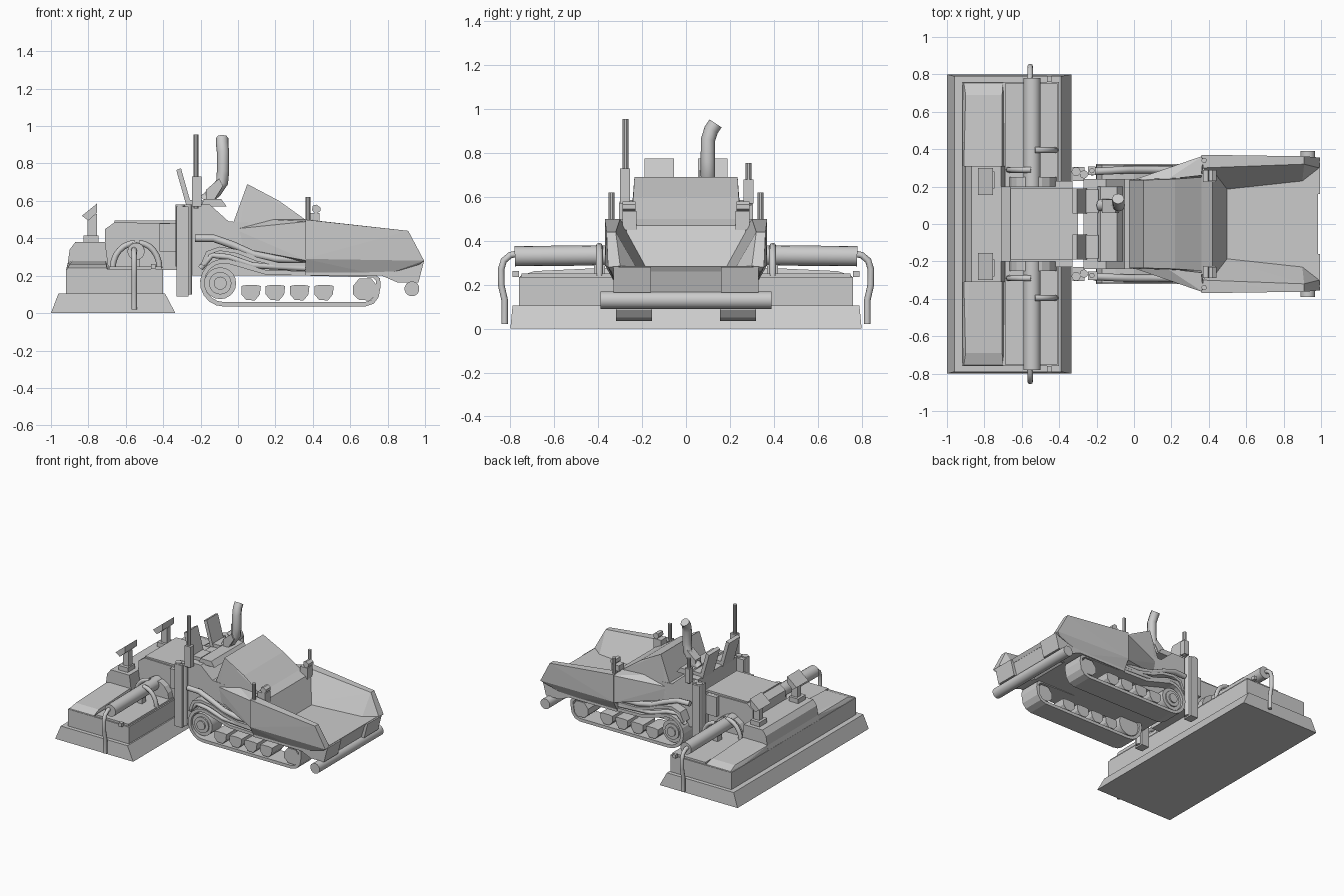
import bpy, bmesh, math
from mathutils import Vector

if "Cube" in bpy.data.objects:
    bpy.data.objects.remove(bpy.data.objects["Cube"])


def finish(name, bm, smooth=False):
    bmesh.ops.recalc_face_normals(bm, faces=bm.faces)
    me = bpy.data.meshes.new(name)
    bm.to_mesh(me)
    bm.free()
    ob = bpy.data.objects.new(name, me)
    bpy.context.collection.objects.link(ob)
    if smooth:
        bpy.ops.object.select_all(action='DESELECT')
        ob.select_set(True)
        bpy.context.view_layer.objects.active = ob
        bpy.ops.object.shade_smooth_by_angle(angle=math.radians(35))
    return ob


def hull(name, pts):
    bm = bmesh.new()
    for p in pts:
        bm.verts.new(p)
    bmesh.ops.convex_hull(bm, input=bm.verts)
    junk = [v for v in bm.verts if not v.link_faces]
    bmesh.ops.delete(bm, geom=junk, context='VERTS')
    bmesh.ops.dissolve_limit(bm, angle_limit=0.01, verts=bm.verts, edges=bm.edges)
    return finish(name, bm)


def box(name, x, y, z):
    return hull(name, [(a, b, c) for a in x for b in y for c in z])


def prism(name, prof, y0, y1):
    """Extrude an xz profile along y (may be concave)."""
    bm = bmesh.new()
    a = [bm.verts.new((x, y0, z)) for x, z in prof]
    b = [bm.verts.new((x, y1, z)) for x, z in prof]
    bm.faces.new(a)
    bm.faces.new(b[::-1])
    n = len(prof)
    for i in range(n):
        bm.faces.new((a[i], b[i], b[(i + 1) % n], a[(i + 1) % n]))
    return finish(name, bm)


def cyl(name, p, q, r, n=16):
    p, q = Vector(p), Vector(q)
    bm = bmesh.new()
    bmesh.ops.create_cone(bm, cap_ends=True, segments=n, radius1=r, radius2=r, depth=(q - p).length)
    rot = (q - p).to_track_quat('Z', 'Y')
    for v in bm.verts:
        v.co = rot @ v.co + (p + q) / 2
    return finish(name, bm, True)


def tube(name, pts, r):
    cu = bpy.data.curves.new(name, 'CURVE')
    cu.dimensions = '3D'
    cu.bevel_depth, cu.bevel_resolution, cu.use_fill_caps = r, 2, True
    sp = cu.splines.new('POLY')
    sp.points.add(len(pts) - 1)
    for q, p in zip(sp.points, pts):
        q.co = (*p, 1)
    ob = bpy.data.objects.new(name, cu)
    bpy.context.collection.objects.link(ob)
    bpy.ops.object.select_all(action='DESELECT')
    ob.select_set(True)
    bpy.context.view_layer.objects.active = ob
    bpy.ops.object.convert(target='MESH')


def band(name, path, t, y0, y1, closed=True):
    """Strip of thickness t following an xz path."""
    n = len(path)
    P = [Vector(p) for p in path]
    inner = []
    for i in range(n):
        d = (P[(i + 1) % n] - P[i - 1]) if closed else (P[min(i + 1, n - 1)] - P[max(i - 1, 0)])
        d.normalize()
        inner.append(P[i] + Vector((-d.y, d.x)) * t)
    bm = bmesh.new()
    rings = [[bm.verts.new(v) for v in ((a.x, y0, a.y), (a.x, y1, a.y), (b.x, y1, b.y), (b.x, y0, b.y))]
             for a, b in zip(P, inner)]
    for i in range(n if closed else n - 1):
        r, s = rings[i], rings[(i + 1) % n]
        for k in range(4):
            bm.faces.new((r[k], r[(k + 1) % 4], s[(k + 1) % 4], s[k]))
    if not closed:
        bm.faces.new(rings[0])
        bm.faces.new(rings[-1])
    return finish(name, bm)


# Screed: flared base, upper box, stepped centre
hull("screed_base", [(x, y * s, z) for s in (1, -1) for x, y, z in
     ((-1, .8, 0), (-.335, .8, 0), (-.96, .79, .105), (-.39, .79, .105))])
prism("screed_body", [(-.92, .1), (-.4, .1), (-.4, .235), (-.92, .235)], -.76, .76)
prism("screed_centre", [(-.92, .23), (-.69, .23), (-.71, .38), (-.87, .38), (-.9, .34), (-.91, .27)], -.31, .31)
prism("screed_deck", [(-.71, .23), (-.33, .23), (-.33, .48), (-.66, .485), (-.71, .45)], -.2, .2)
box("deck_collar", (-.42, -.33), (-.23, .23), (.33, .48))
box("deck_top_plate", (-.66, -.3), (-.19, .19), (.48, .495))

# Tractor rear, operator platform and engine hood
box("rear_frame", (-.27, -.19), (-.24, .24), (.2, .58))
prism("tractor_body", [(-.2, .2), (.4, .2), (.4, .46), (-.05, .49), (-.15, .58), (-.2, .58)], -.24, .24)
hull("engine_hood", [(x, y * s, z) for s in (1, -1) for x, y, z in
     ((-.03, .235, .47), (.05, .235, .69), (.22, .24, .6), (.36, .25, .5), (.43, .25, .3), (.0, .24, .4))])
prism("operator_console", [(-.2, .57), (-.06, .57), (-.09, .61), (-.18, .61)], -.2, .2)
prism("dashboard", [(-.17, .6), (-.13, .6), (-.08, .68), (-.1, .72), (-.17, .66)], .06, .13)

# Exhaust and tall poles
tube("exhaust_pipe", [(-.18, .1, .6), (-.12, .1, .65), (-.085, .1, .7), (-.08, .1, .76), (-.08, .1, .86),
                      (-.085, .115, .905), (-.085, .135, .935)], .033)
cyl("tall_pole", (-.225, -.275, .56), (-.225, -.275, .955), .014, 10)
box("pole_sleeve", (-.245, -.195), (-.3, -.255), (.57, .73))
cyl("short_pole", (-.225, .285, .56), (-.225, .285, .755), .014, 10)
box("short_pole_sleeve", (-.245, -.205), (.262, .308), (.57, .68))

# Hopper floor, rear slope and front apron
prism("hopper_floor", [(.36, .2), (.77, .2), (.84, .25), (.97, .26), (.985, .285), (.36, .285)], -.33, .33)
prism("hopper_rear_wall", [(.36, .28), (.5, .28), (.42, .47), (.36, .5)], -.27, .27)
prism("front_apron", [(.8, .2), (.83, .28), (.975, .28), (.94, .165), (.86, .165)], -.17, .17)
cyl("front_push_roller", (.93, -.39, .13), (.93, .39, .13), .04, 14)

# Track outline: rear arc, flat bottom, rounded nose
track = [(-.075 + .128 * math.cos(math.radians(a)), .163 + .128 * math.sin(math.radians(a)))
         for a in range(80, 271, 19)]
track += [(.68, .035), (.725, .05), (.752, .085), (.762, .14), (.76, .185), (.72, .215), (.15, .23)]

for s, side in ((-1, "right"), (1, "left")):
    def S(x, y, z):
        return (x, y * s, z)

    # Screed side hump, tapering outward
    hull(f"screed_hump_{side}", [S(*p) for p in (
        (-.92, .76, .22), (-.7, .76, .22), (-.91, .755, .24), (-.7, .755, .24), (-.9, .69, .262), (-.705, .69, .262),
        (-.92, .3, .22), (-.69, .3, .22), (-.91, .3, .27), (-.88, .3, .28), (-.705, .3, .28))])
    box(f"screed_cover_{side}", (-.69, -.41), (.2 * s, .75 * s), (.23, .25))
    box(f"screed_end_tab_{side}", (-.465, -.44), (.76 * s, .79 * s), (.235, .262))
    # Extension cylinder, saddle and hoses
    cyl(f"extension_cylinder_{side}", S(-.545, .2, .335), S(-.545, .78, .33), .046)
    prism(f"cylinder_saddle_{side}", [(-.54 + .125 * math.cos(i * math.pi / 8), .25 + .12 * math.sin(i * math.pi / 8))
                                      for i in range(9)], .2 * s, .25 * s)
    box(f"cylinder_support_{side}", (-.565, -.525), (.37 * s, .42 * s), (.24, .31))
    arc = [math.radians(a) for a in range(0, 91, 15)]
    tube(f"rear_hose_{side}", [S(-.55 - .12 * math.sin(a), .29, .24 + .135 * math.cos(a)) for a in arc], .016)
    tube(f"front_hose_{side}", [S(-.53 + .11 * math.sin(a), .395, .24 + .135 * math.cos(a)) for a in arc], .016)
    tube(f"end_pipe_{side}", [S(-.56, .74, .345), S(-.555, .8, .335), S(-.555, .83, .31), S(-.555, .842, .27),
                              S(-.555, .842, .2), S(-.555, .826, .13), S(-.555, .826, .02)], .015)
    # Screed control console
    box(f"console_foot_{side}", (-.825, -.745), (.19 * s, .28 * s), (.38, .415))
    box(f"console_stem_{side}", (-.805, -.755), (.21 * s, .255 * s), (.4, .53))
    prism(f"console_panel_{side}", [(-.835, .52), (-.8, .495), (-.755, .535), (-.755, .585)], .155 * s, .3 * s)
    # Lifting column
    box(f"lift_column_{side}", (-.33, -.265), (.23 * s, .305 * s), (.09, .57))
    cyl(f"lift_rod_front_{side}", S(-.268, .265, .1), S(-.268, .265, .58), .022, 12)
    cyl(f"lift_rod_rear_{side}", S(-.31, .28, .25), S(-.31, .28, .58), .024, 12)
    # Seat
    prism(f"seat_back_{side}", [(-.275, .57), (-.25, .58), (-.305, .775), (-.33, .765)], .055 * s, .19 * s)
    box(f"seat_cushion_{side}", (-.27, -.19), (.06 * s, .185 * s), (.57, .605))
    # Flared side panel between tractor and hopper
    hull(f"side_panel_{side}", [S(*p) for p in (
        (-.02, .23, .45), (.18, .24, .5), (.36, .26, .5), (.37, .365, .49), (.37, .365, .28), (.2, .25, .3),
        (.37, .24, .25), (0, .23, .35))])
    # Hopper wing with sloping inside
    hull(f"hopper_wing_{side}", [S(*p) for p in (
        (.36, .37, .5), (.91, .362, .44), (.995, .355, .28), (.36, .37, .29), (.36, .32, .2), (.77, .32, .2),
        (.97, .34, .26), (.37, .3, .5), (.91, .32, .44), (.44, .18, .285), (.9, .23, .285), (.99, .3, .285))])
    prism(f"front_flap_{side}", [(.77, .2), (.83, .275), (.995, .28), (.965, .165), (.85, .165)], .16 * s, .33 * s)
    # Hopper post and lamp
    cyl(f"hopper_post_{side}", S(.375, .34, .48), S(.375, .34, .62), .014, 10)
    hull(f"hopper_lamp_{side}", [S(x, y, z) for y in (.23, .29) for x, z in
         ((.395, .55), (.415, .53), (.44, .545), (.44, .565), (.42, .58), (.4, .575))])
    box(f"lamp_bracket_{side}", (.37, .435), (.225 * s, .29 * s), (.45, .535))
    # Crawler track, drive wheel and rollers
    band(f"track_{side}", track, .024, .155 * s, .32 * s)
    cyl(f"drive_wheel_{side}", S(-.095, .17, .16), S(-.095, .3, .16), .085, 20)
    cyl(f"wheel_ring_{side}", S(-.095, .29, .16), S(-.095, .31, .16), .06, 20)
    cyl(f"wheel_hub_{side}", S(-.095, .29, .16), S(-.095, .32, .16), .035, 14)
    for i, x in enumerate((.07, .2, .33, .46, .68)):
        w = .065 if i == 4 else .052
        prism(f"roller_{i + 1}_{side}", [(x - w, .145), (x - w, .1), (x - w * .5, .07), (x + w * .4, .068),
                                         (x + w * .9, .1), (x + w, .145), (x + w * .5, .185 if i == 4 else .15),
                                         (x - w * .5, .185 if i == 4 else .15)], .165 * s, .315 * s)
    # Fender and tow arm swoops
    band(f"track_fender_{side}", [(.37, .27), (.22, .27), (.1, .3), (0, .34), (-.1, .355), (-.17, .33), (-.2, .26)],
         .022, .23 * s, .315 * s, closed=False)
    tube(f"tow_arm_{side}", [S(-.23, .28, .4), S(-.13, .285, .4), S(-.03, .29, .365), S(.08, .29, .315),
                             S(.2, .29, .29), S(.36, .29, .285)], .02)
    tube(f"lower_arm_{side}", [S(-.2, .29, .24), S(-.14, .3, .31), S(-.05, .3, .3), S(.08, .3, .255), S(.36, .3, .24)], .016)
